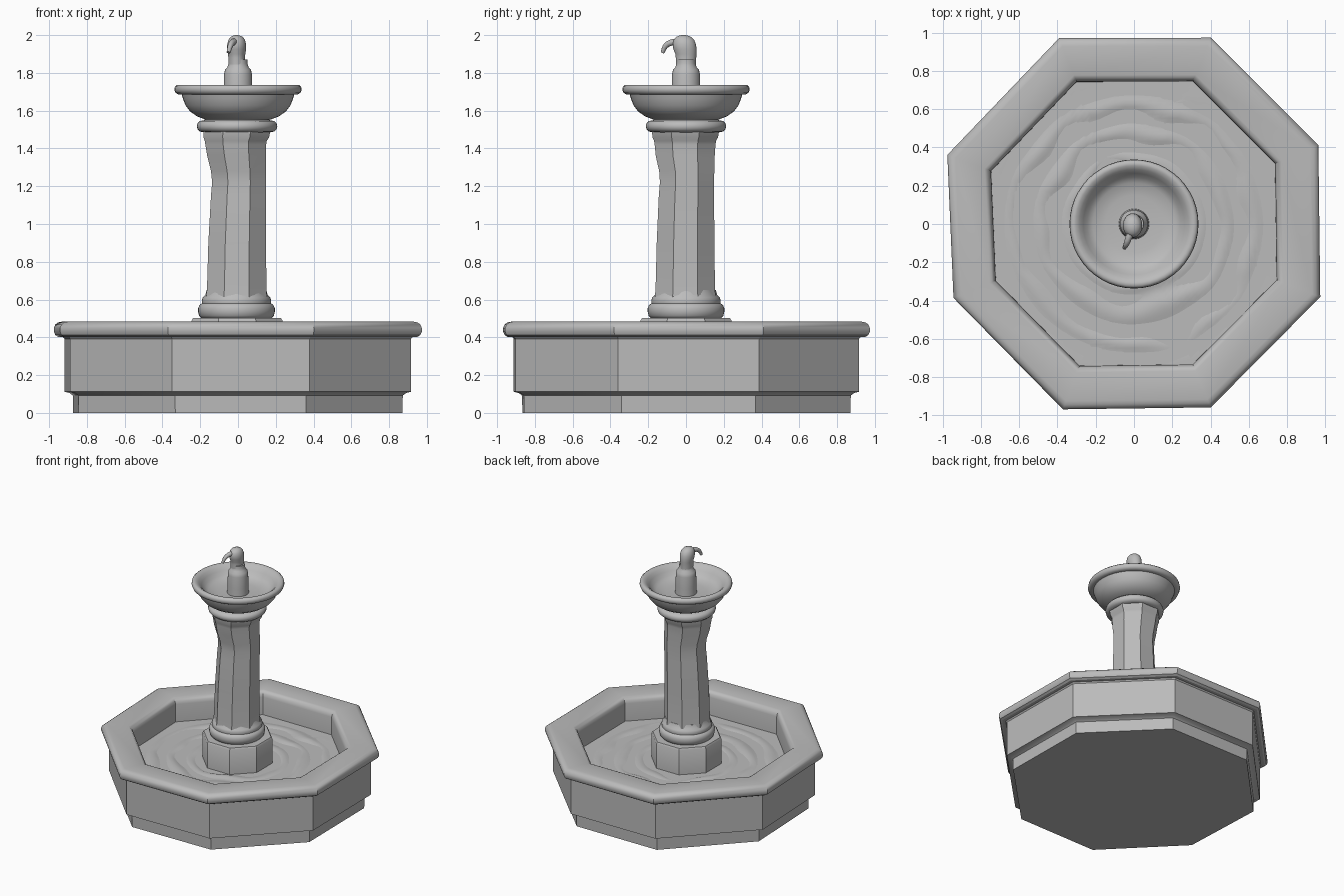
import bpy, bmesh, math
from mathutils import Vector, noise

stone = bpy.data.materials.new("grey stone")
stone.diffuse_color = (0.5, 0.5, 0.5, 1)

# Slightly irregular octagon of the basin, at a nominal apothem of 0.965
CORNERS = [(0.97, -0.38), (0.96, 0.41), (0.4, 0.97), (-0.39, 0.968),
           (-0.972, 0.36), (-0.94, -0.385), (-0.37, -0.965), (0.4, -0.955)]
BASIN = [Vector(c) / 0.965 for c in CORNERS]
OCTAGON = [Vector((math.cos(a), math.sin(a))) / math.cos(math.pi / 8)
           for a in [math.pi * (2 * i - 1) / 8 for i in range(8)]]
CIRCLE = [Vector((math.cos(a), math.sin(a)))
          for a in [math.tau * i / 48 for i in range(48)]]


def subdivide(outline, n):
    """Split each side of an outline into n pieces."""
    return [p.lerp(outline[(i + 1) % len(outline)], k / n)
            for i, p in enumerate(outline) for k in range(n)]


def loft(name, outline, profile, warp=None, caps=(True, True), angle=32):
    """Scale an outline along (radius, z, shift x, shift y) rows and skin it."""
    bm = bmesh.new()
    rings = []
    for row in profile:
        r, z, sx, sy = (tuple(row) + (0, 0))[:4]
        rings.append([bm.verts.new((p.x * r + sx, p.y * r + sy, z)) for p in outline])
    n = len(outline)
    for a, b in zip(rings, rings[1:]):
        for i in range(n):
            j = (i + 1) % n
            bm.faces.new((a[i], a[j], b[j], b[i]))
    if caps[0]:
        bm.faces.new(rings[0][::-1])
    if caps[1]:
        bm.faces.new(rings[-1])
    if warp:
        for v in bm.verts:
            v.co = warp(v.co)
    mesh = bpy.data.meshes.new(name)
    bm.to_mesh(mesh)
    bm.free()
    obj = bpy.data.objects.new(name, mesh)
    bpy.context.collection.objects.link(obj)
    mesh.materials.append(stone)
    bpy.ops.object.select_all(action='DESELECT')
    obj.select_set(True)
    bpy.context.view_layer.objects.active = obj
    bpy.ops.object.shade_smooth_by_angle(angle=math.radians(angle))
    return obj


# Basin: plinth, wall, rounded coping and inner wall
loft("basin", BASIN, [
    (0.866, 0), (0.868, 0.092), (0.885, 0.105), (0.912, 0.112), (0.912, 0.392),
    (0.92, 0.402), (0.945, 0.402), (0.96, 0.412), (0.968, 0.43), (0.968, 0.45),
    (0.96, 0.468), (0.945, 0.479), (0.925, 0.483), (0.775, 0.481), (0.76, 0.474),
    (0.748, 0.458), (0.742, 0.435), (0.74, 0.26)], caps=(True, False))


# Rippled water surface
def ripple(co):
    r = math.hypot(co.x, co.y)
    fade = max(0.0, min(1.0, (0.74 - r) / 0.1)) * min(1.0, r / 0.25)
    wobble = noise.noise(Vector((co.x * 4, co.y * 4, 3.0)))
    wave = math.sin(r * 42 + 2.5 * wobble) * 0.007 + wobble * 0.012
    return Vector((co.x, co.y, co.z + fade * wave))


loft("water", subdivide(BASIN, 10),
     [(0.75 - 0.02 * i, 0.295) for i in range(33)], warp=ripple, angle=60)

# Octagonal pedestal block
loft("pedestal_block", OCTAGON, [
    (0.24, 0.27, -0.005, 0), (0.24, 0.49, -0.005, 0), (0.232, 0.503, -0.005, 0)])

# Round base mouldings
loft("base_moulding", CIRCLE, [
    (r, z, -0.008, 0) for r, z in [
        (0.185, 0.5), (0.198, 0.515), (0.203, 0.535), (0.203, 0.555), (0.195, 0.572),
        (0.182, 0.58), (0.184, 0.595), (0.178, 0.612), (0.165, 0.625), (0.158, 0.65)]],
     angle=50)

# Weathered octagonal column, worn on the front left side
loft("column", OCTAGON, [
    (0.162, 0.6, -0.008, -0.004), (0.157, 0.66, -0.007, -0.004),
    (0.153, 0.9, -0.004, -0.002), (0.146, 1.15, 0.003, 0.002),
    (0.143, 1.22, 0.006, 0.005), (0.146, 1.28, 0.003, 0.004),
    (0.156, 1.36, -0.007, -0.004), (0.161, 1.42, -0.012, -0.005),
    (0.164, 1.44, -0.012, -0.005), (0.174, 1.46, -0.009, -0.004),
    (0.178, 1.5, -0.006, -0.002)], angle=35)

# Collar ring under the bowl
loft("collar_ring", CIRCLE, [
    (r, z, -0.005, 0) for r, z in [
        (0.175, 1.485), (0.197, 1.49), (0.209, 1.502), (0.213, 1.517), (0.209, 1.533),
        (0.197, 1.545), (0.172, 1.55), (0.165, 1.575)]], angle=50)

# Upper bowl with rolled rim and hollow inside
loft("bowl", CIRCLE, [
    (0.15, 1.55), (0.172, 1.553), (0.215, 1.569), (0.252, 1.594), (0.278, 1.628),
    (0.292, 1.665), (0.298, 1.685), (0.315, 1.686), (0.33, 1.694), (0.337, 1.71),
    (0.334, 1.727), (0.322, 1.737), (0.305, 1.736), (0.285, 1.722), (0.265, 1.7),
    (0.245, 1.672), (0.215, 1.653), (0.15, 1.642), (0.05, 1.64)], angle=50)

# Spout post and rounded head
loft("spout_post", CIRCLE, [
    (0.079, 1.635), (0.076, 1.7), (0.074, 1.79), (0.069, 1.815), (0.056, 1.83),
    (0.05, 1.85), (0.05, 1.87)], angle=60)
loft("spout_head", CIRCLE, [
    (r, z, -0.008, y) for r, z, y in [
        (0.05, 1.845, 0.0), (0.05, 1.88, 0.0), (0.052, 1.9, 0.0), (0.057, 1.925, -0.005),
        (0.057, 1.95, -0.008), (0.05, 1.975, -0.01), (0.036, 1.991, -0.012),
        (0.015, 1.999, -0.012), (0.004, 2.0, -0.012)]],
     warp=lambda c: Vector((c.x * 0.88, c.y * 1.08, c.z)), angle=60)

# Curved nozzle hooking forward from the head
curve = bpy.data.curves.new("nozzle", 'CURVE')
curve.dimensions = '3D'
curve.bevel_depth = 0.016
curve.bevel_resolution = 3
curve.use_fill_caps = True
points = [(-0.01, -0.02, 1.96, 1.3), (-0.027, -0.07, 1.962, 1.1),
          (-0.04, -0.105, 1.945, 0.9), (-0.05, -0.125, 1.908, 0.65)]
spline = curve.splines.new('BEZIER')
spline.bezier_points.add(len(points) - 1)
for bp, (x, y, z, r) in zip(spline.bezier_points, points):
    bp.co = (x, y, z)
    bp.radius = r
    bp.handle_left_type = bp.handle_right_type = 'AUTO'
curve.materials.append(stone)
bpy.context.collection.objects.link(bpy.data.objects.new("nozzle", curve))
